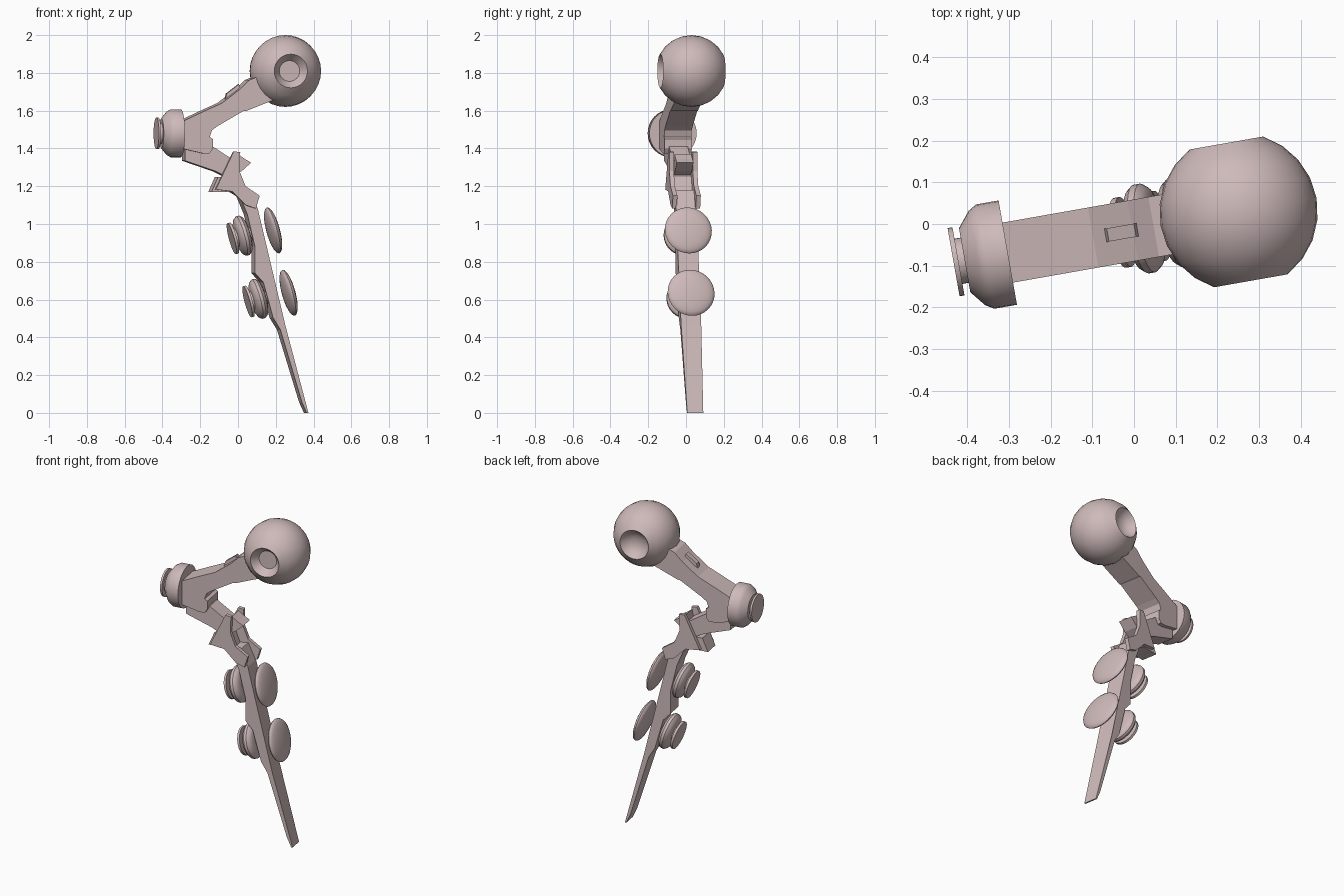
import bpy, bmesh, math
from mathutils import Matrix, Vector

if "Cube" in bpy.data.objects:
    bpy.data.objects.remove(bpy.data.objects["Cube"])

YAW = math.radians(10)
TILT = math.radians(15)
COS, SIN = math.cos(YAW), math.sin(YAW)
TURN = Matrix.Rotation(YAW, 4, 'Z')
MID = -0.015          # centre plane of the limb

mat = bpy.data.materials.new("dusty_pink")
mat.diffuse_color = (0.62, 0.49, 0.49, 1)
mat.use_nodes = True
mat.node_tree.nodes["Principled BSDF"].inputs["Base Color"].default_value = mat.diffuse_color


def finish(name, bm, smooth=False):
    bmesh.ops.recalc_face_normals(bm, faces=bm.faces)
    bm.transform(TURN)
    me = bpy.data.meshes.new(name)
    bm.to_mesh(me)
    bm.free()
    me.materials.append(mat)
    ob = bpy.data.objects.new(name, me)
    bpy.context.collection.objects.link(ob)
    if smooth:
        bpy.ops.object.select_all(action='DESELECT')
        ob.select_set(True)
        bpy.context.view_layer.objects.active = ob
        bpy.ops.object.shade_smooth_by_angle(angle=math.radians(35))
    return ob


def slab(name, pts, half, mid=MID):
    """Side profile (x, z) with a thickness; half may vary with height."""
    width = half if callable(half) else (lambda z: half)
    bm = bmesh.new()
    rings = []
    front = mid - width(2)
    for s in (-1, 1):
        rings.append([bm.verts.new(((x + SIN * front) / COS, mid + s * width(z), z))
                      for x, z in pts])
    a, b = rings
    bm.faces.new(a)
    bm.faces.new(b[::-1])
    for i in range(len(a)):
        j = (i + 1) % len(a)
        bm.faces.new((a[i], b[i], b[j], a[j]))
    return finish(name, bm)


def lathe(name, prof, centre, axis, segs=32):
    """Spin a (radius, height) profile about an axis."""
    bm = bmesh.new()
    vs = [bm.verts.new((r, 0, h)) for r, h in prof]
    es = [bm.edges.new(p) for p in zip(vs, vs[1:])]
    bmesh.ops.spin(bm, geom=vs + es, cent=(0, 0, 0), axis=(0, 0, 1),
                   angle=2 * math.pi, steps=segs)
    bmesh.ops.remove_doubles(bm, verts=bm.verts, dist=1e-5)
    q = Vector((0, 0, 1)).rotation_difference(Vector(axis)).to_matrix().to_4x4()
    bm.transform(Matrix.Translation(centre) @ q)
    return finish(name, bm, True)


# shoulder ball with a stepped socket in front and a bowl behind
R, a0 = 0.19, math.radians(28)
ball = [(0, 0.125), (0.055, 0.125)]
ball += [(R * math.sin(t), R * math.cos(t))
         for t in [a0 + (math.pi - 2 * a0) * i / 8 for i in range(9)]]
ball += [(0.065, -0.135), (0.035, -0.12), (0, -0.115)]
lathe("shoulder_ball", ball, (0.252, MID, 1.81), (0, -1, 0))

# upper arm
slab("upper_arm", [(-0.30, 1.54), (-0.18, 1.597), (-0.085, 1.64), (0.01, 1.713),
                   (0.06, 1.762), (0.13, 1.79), (0.2, 1.66), (0.16, 1.645),
                   (0.04, 1.597), (0.027, 1.597), (-0.11, 1.517), (-0.138, 1.496),
                   (-0.15, 1.46), (-0.133, 1.45), (-0.133, 1.40), (-0.15, 1.374),
                   (-0.186, 1.374), (-0.30, 1.40)], 0.073)
slab("arm_ridge", [(-0.07, 1.64), (-0.06, 1.69), (0.005, 1.74), (0.02, 1.70)], 0.016)

# elbow hub with end cap
lathe("elbow_hub", [(0, 0.02), (0.127, 0.02), (0.127, -0.035), (0.115, -0.055),
                    (0.078, -0.085), (0.055, -0.085), (0.055, -0.1), (0.083, -0.1),
                    (0.083, -0.112), (0, -0.112)], (-0.33, MID, 1.48), (1, 0, 0))

# forearm link and the pieces held in the fork
slab("forearm_link", [(-0.28, 1.40), (-0.133, 1.41), (-0.01, 1.33), (-0.03, 1.235),
                      (-0.12, 1.28), (-0.28, 1.335)], 0.05)
slab("fork_nub", [(0.0, 1.37), (0.035, 1.345), (0.07, 1.325), (0.02, 1.28),
                  (-0.02, 1.26)], 0.045)
slab("fork_back_block", [(-0.14, 1.17), (-0.105, 1.25), (-0.02, 1.25),
                         (0.02, 1.14), (-0.03, 1.17)], 0.05)

# fork side plates
for side, s in (("front", -1), ("back", 1)):
    slab("fork_plate_" + side,
         [(-0.022, 1.385), (0.012, 1.38), (0.008, 1.28), (0.04, 1.20),
          (0.115, 1.15), (0.095, 1.082), (0.042, 1.10), (-0.03, 1.172),
          (-0.117, 1.183)], 0.012, MID + s * 0.061)

# long tapered blade
slab("shin_blade", [(0.0, 1.17), (0.06, 1.18), (0.105, 1.08), (0.25, 0.467),
                    (0.375, 0.0), (0.366, 0.0), (0.34, 0.058), (0.225, 0.44),
                    (0.186, 0.504), (0.135, 0.69), (0.09, 0.74), (0.09, 0.88),
                    (0.05, 1.05)],
     lambda z: 0.043 + 0.012 * min(1, z / 0.5))

# wheels behind the blade and flat pads in front of it
AX = (math.cos(TILT), 0, math.sin(TILT))
WHEEL = [(0, 0.06), (0.04, 0.06), (0.04, 0.03), (0.075, 0.03), (0.097, 0.022),
         (0.108, 0.008), (0.108, -0.008), (0.097, -0.022), (0.075, -0.032),
         (0.05, -0.034), (0.05, -0.048), (0.085, -0.048), (0.085, -0.062), (0, -0.062)]
PAD = [(0.126 * math.sin(math.pi * i / 12), 0.03 * math.cos(math.pi * i / 12))
       for i in range(13)]
for level, wx, wz, px, pz in (("upper", 0.025, 0.938, 0.185, 0.966),
                              ("lower", 0.108, 0.604, 0.267, 0.636)):
    lathe(level + "_wheel", WHEEL, ((wx + SIN * MID) / COS, MID, wz), AX)
    lathe(level + "_pad", PAD, ((px + SIN * MID) / COS, MID - 0.005, pz), AX)
